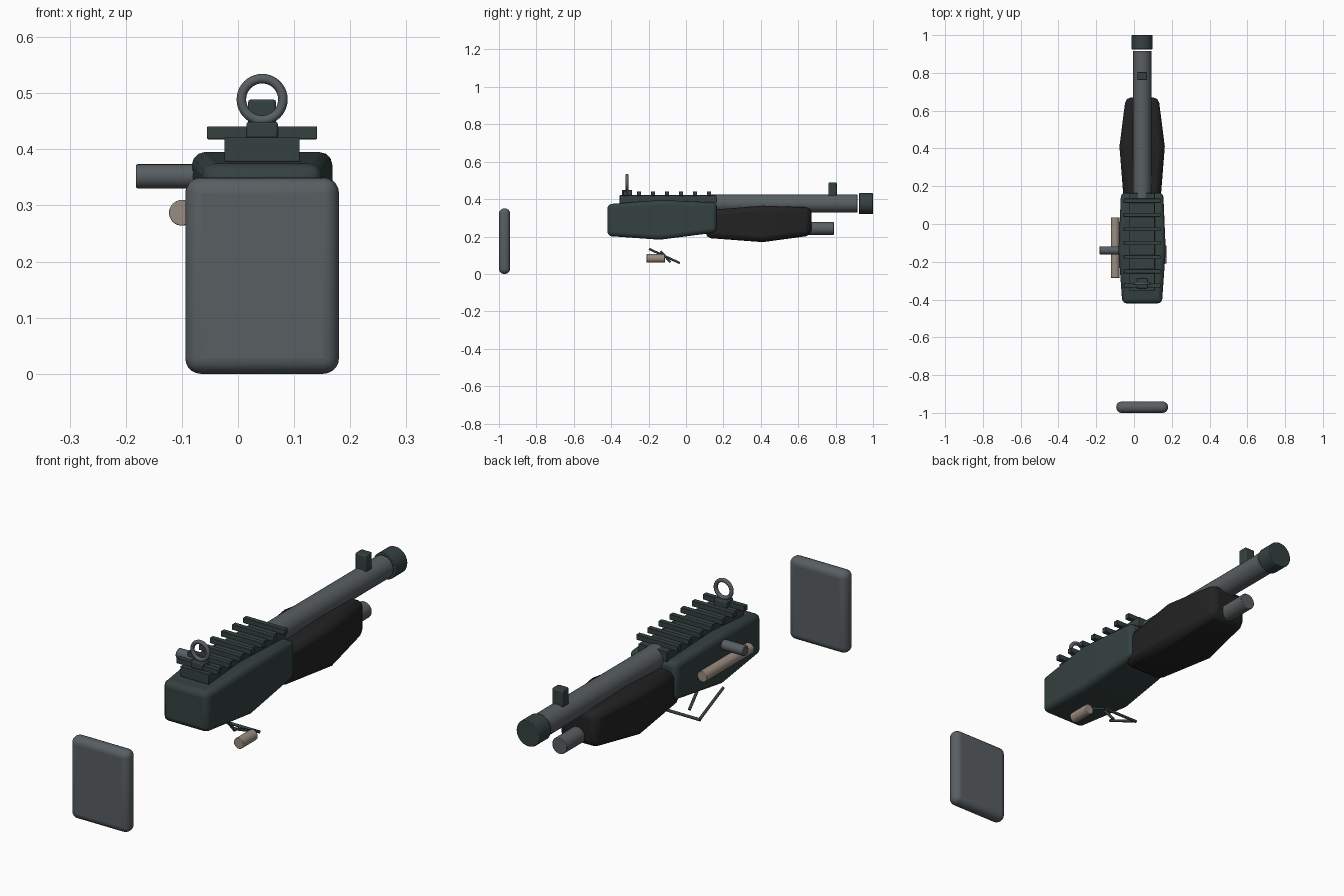
import bpy, bmesh, math
from mathutils import Vector

if "Cube" in bpy.data.objects:
    bpy.data.objects.remove(bpy.data.objects["Cube"])

CX = 0.043  # centre line of the main body


def material(name, rgb):
    m = bpy.data.materials.new(name)
    m.diffuse_color = (*rgb, 1)
    m.use_nodes = True
    m.node_tree.nodes["Principled BSDF"].inputs["Base Color"].default_value = m.diffuse_color
    return m


GREEN = material("dark_green_grey", (0.034, 0.053, 0.051))
GREY = material("steel_grey", (0.098, 0.113, 0.122))
BLACK = material("soft_black", (0.016, 0.016, 0.016))
TAN = material("warm_tan", (0.32, 0.265, 0.22))


def finish(bm, name, mat, bevel=0, segments=3):
    bmesh.ops.recalc_face_normals(bm, faces=bm.faces)
    me = bpy.data.meshes.new(name)
    bm.to_mesh(me)
    bm.free()
    ob = bpy.data.objects.new(name, me)
    bpy.context.collection.objects.link(ob)
    me.materials.append(mat)
    if bevel:
        mod = ob.modifiers.new("bevel", 'BEVEL')
        mod.width, mod.segments = bevel, segments
        mod.limit_method = 'ANGLE'
        mod.angle_limit = math.radians(40)
    bpy.context.view_layer.objects.active = ob
    ob.select_set(True)
    bpy.ops.object.shade_smooth_by_angle(angle=math.radians(35))
    ob.select_set(False)
    return ob


def loft(name, sections, mat, bevel=0, segments=3):
    """Rectangular body through sections (y, half width, z low, z high)."""
    bm = bmesh.new()
    rings = [[bm.verts.new((CX + sx * w, y, z)) for sx, z in
              ((-1, lo), (1, lo), (1, hi), (-1, hi))] for y, w, lo, hi in sections]
    for a, b in zip(rings, rings[1:]):
        for i in range(4):
            j = (i + 1) % 4
            bm.faces.new((a[i], a[j], b[j], b[i]))
    bm.faces.new(rings[0])
    bm.faces.new(rings[-1])
    return finish(bm, name, mat, bevel, segments)


def box(name, y0, y1, half, z0, z1, mat, bevel=0, segments=2):
    return loft(name, [(y0, half, z0, z1), (y1, half, z0, z1)], mat, bevel, segments)


def rod(name, a, b, r, mat, bevel=0, sides=32):
    a, b = Vector(a), Vector(b)
    bm = bmesh.new()
    bmesh.ops.create_cone(bm, cap_ends=True, segments=sides, radius1=r, radius2=r,
                          depth=(b - a).length)
    turn = (b - a).to_track_quat('Z', 'Y')
    for v in bm.verts:
        v.co = turn @ v.co + (a + b) / 2
    return finish(bm, name, mat, bevel, 2)


# shoulder plate
box("butt_pad", -1.0, -0.94, 0.137, 0, 0.35, GREY, 0.028, 5)

# main bodies
loft("receiver", [(-0.42, 0.105, 0.203, 0.373), (-0.14, 0.125, 0.183, 0.395),
                  (0.165, 0.112, 0.222, 0.382)], GREEN, 0.022)
loft("handguard", [(0.105, 0.096, 0.193, 0.34), (0.41, 0.12, 0.17, 0.365),
                   (0.67, 0.087, 0.205, 0.355)], BLACK, 0.028, 2)

# tubes
rod("barrel", (CX, 0.12, 0.377), (CX, 0.917, 0.377), 0.049, GREY, 0.003)
rod("muzzle_cap", (CX, 0.925, 0.376), (CX, 1.0, 0.376), 0.056, GREEN, 0.003)
rod("lower_tube", (CX, 0.4, 0.243), (CX, 0.79, 0.243), 0.035, GREY, 0.002)

# top rail with cross slats
box("rail_base", -0.355, 0.163, 0.067, 0.378, 0.421, GREEN, 0.002)
for i in range(7):
    y = -0.325 + i * 0.0747
    box("rail_slat", y - 0.011, y + 0.011, 0.098, 0.418, 0.441, GREEN, 0.002)

# sights
box("rear_sight_base", -0.342, -0.289, 0.028, 0.42, 0.449, GREEN, 0.004)
bpy.ops.mesh.primitive_torus_add(major_segments=40, minor_segments=12, major_radius=0.037,
                                 minor_radius=0.0085, location=(CX, -0.315, 0.489),
                                 rotation=(math.pi / 2, 0, 0))
ring = bpy.context.object
ring.name = "rear_sight_ring"
ring.data.materials.append(GREY)
bpy.ops.object.shade_smooth()
ring.select_set(False)
box("front_sight", 0.762, 0.806, 0.025, 0.41, 0.489, GREEN, 0.005)

# side controls
rod("bolt_bar", (-0.1, -0.285, 0.287), (-0.1, 0.035, 0.287), 0.023, TAN, 0.002)
rod("charging_handle", (-0.182, -0.14, 0.352), (-0.05, -0.14, 0.352), 0.0215, GREY, 0.003)
rod("side_pin", (0.15, -0.21, 0.083), (0.15, -0.113, 0.083), 0.023, TAN, 0.002)

# thin guard frame and trigger
W = 0.08
for s in (-1, 1):
    rod("guard_side", (CX + s * W, -0.198, 0.134), (CX + s * W, -0.037, 0.06), 0.006, GREEN, sides=12)
rod("guard_front", (CX - W - 0.005, -0.037, 0.06), (CX + W + 0.005, -0.037, 0.06), 0.006, GREEN, sides=12)
rod("trigger", (CX, -0.136, 0.122), (CX, -0.083, 0.062), 0.006, GREEN, sides=12)
